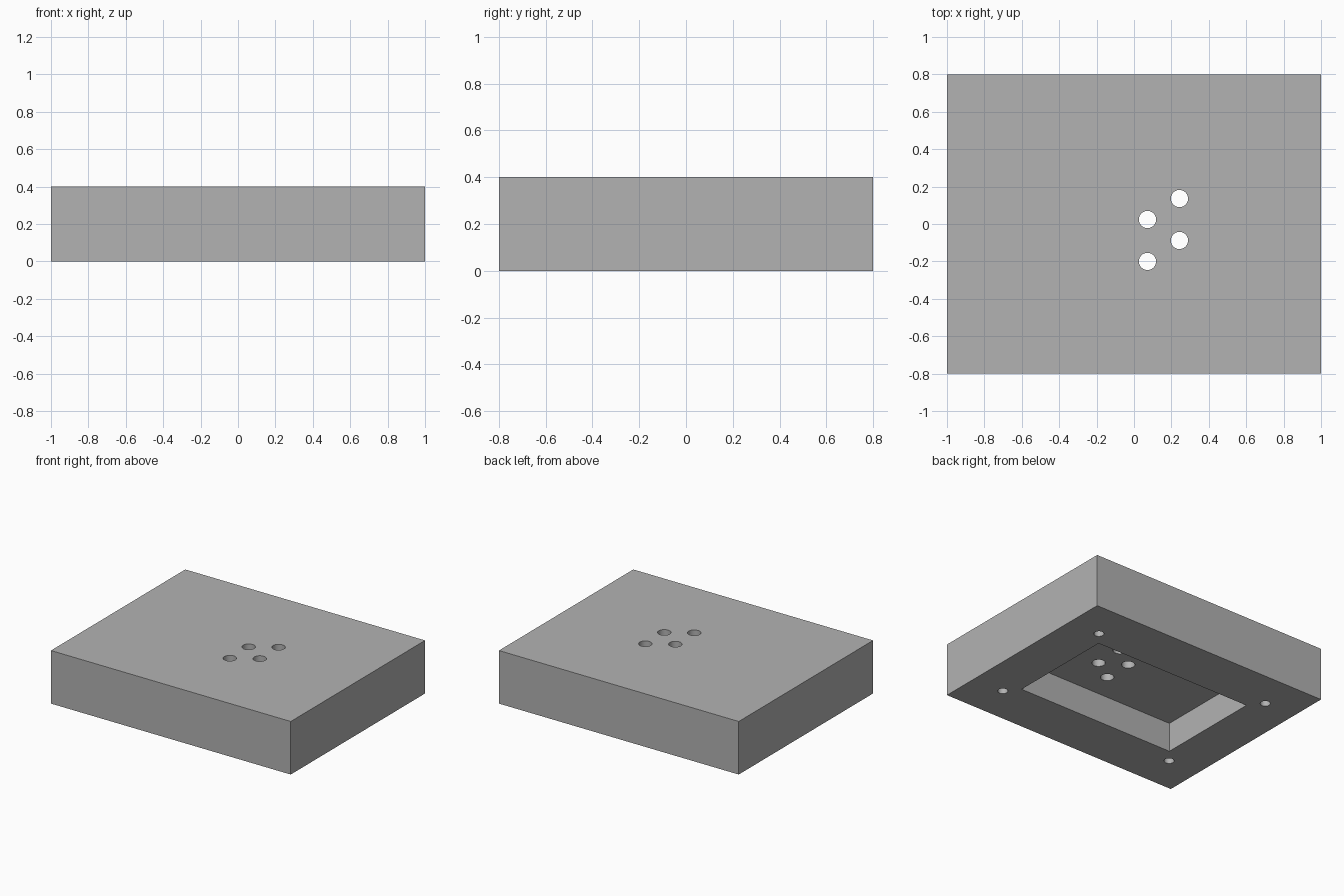
import bpy

# Remove the default cube
default = bpy.data.objects.get("Cube")
if default:
    bpy.data.objects.remove(default, do_unlink=True)

GREY = (0.448, 0.448, 0.448, 1.0)
grey = bpy.data.materials.new("plain_grey")
grey.use_nodes = True
grey.diffuse_color = GREY
grey.node_tree.nodes["Principled BSDF"].inputs["Base Color"].default_value = GREY


def box(name, size, z_low, z_high):
    bpy.ops.mesh.primitive_cube_add(size=1, location=(0, 0, (z_low + z_high) / 2))
    obj = bpy.context.object
    obj.name = name
    obj.scale = (size[0], size[1], z_high - z_low)
    bpy.ops.object.transform_apply(location=True, rotation=False, scale=True)
    obj.data.materials.append(grey)
    return obj


def drill(name, x, y, radius, z_low, z_high):
    bpy.ops.mesh.primitive_cylinder_add(
        vertices=48, radius=radius, depth=z_high - z_low,
        location=(x, y, (z_low + z_high) / 2))
    obj = bpy.context.object
    obj.name = name
    obj.data.materials.append(grey)
    return obj


def cut(target, cutter):
    cutter.hide_render = True
    mod = target.modifiers.new("cut", 'BOOLEAN')
    mod.operation = 'DIFFERENCE'
    mod.solver = 'EXACT'
    mod.object = cutter
    bpy.context.view_layer.objects.active = target
    bpy.ops.object.modifier_apply(modifier=mod.name)
    bpy.data.objects.remove(cutter, do_unlink=True)


# Solid block
block = box("cover_block", (2.0, 1.6), 0.0, 0.4)

# Rectangular pocket in the underside
cut(block, box("pocket_cutter", (1.32, 0.82), -0.1, 0.22))

# Four holes through the roof of the pocket
for x, y in ((0.072, 0.024), (0.072, -0.2), (0.243, 0.136), (0.243, -0.088)):
    cut(block, drill("through_hole_cutter", x, y, 0.046, 0.1, 0.5))

# Blind fixing holes in the underside, one near each corner
for sx in (-1, 1):
    for sy in (-1, 1):
        cut(block, drill("fixing_hole_cutter", sx * 0.743, sy * 0.512, 0.035, -0.1, 0.2))

# Smooth hole walls, crisp edges
bpy.ops.object.select_all(action='DESELECT')
block.select_set(True)
bpy.context.view_layer.objects.active = block
bpy.ops.object.shade_smooth_by_angle(angle=0.5)
